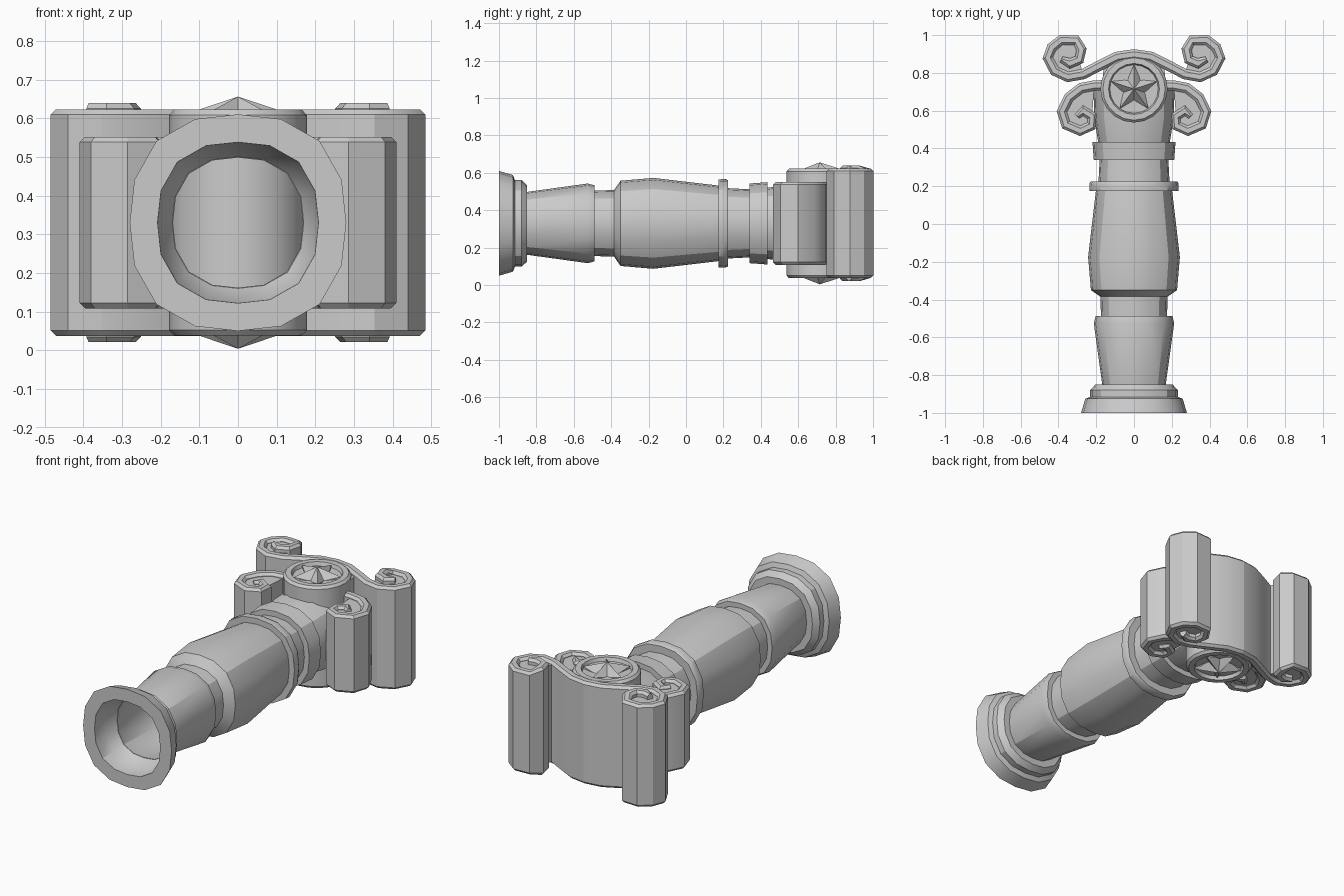
import bpy, bmesh, math
from mathutils import Vector

if "Cube" in bpy.data.objects:
    bpy.data.objects.remove(bpy.data.objects["Cube"])

ZC = 0.33  # height of the shaft axis and mirror plane of the head


def finish(name, bm, angle=30):
    bmesh.ops.recalc_face_normals(bm, faces=bm.faces)
    me = bpy.data.meshes.new(name)
    bm.to_mesh(me)
    bm.free()
    ob = bpy.data.objects.new(name, me)
    bpy.context.collection.objects.link(ob)
    bpy.ops.object.select_all(action='DESELECT')
    bpy.context.view_layer.objects.active = ob
    ob.select_set(True)
    bpy.ops.object.shade_smooth_by_angle(angle=math.radians(angle))
    return ob


def skin(bm, rings, closed=True):
    """Bridge successive rings of points with quads."""
    vs = [[bm.verts.new(p) for p in r] for r in rings]
    n = len(vs[0])
    for a, b in zip(vs, vs[1:]):
        for i in range(n):
            j = (i + 1) % n
            bm.faces.new((a[i], a[j], b[j], b[i]))
    return vs


def rounded_ring(y, r, n=16, e=2.45):
    """Slightly squared circle around the shaft axis."""
    pts = []
    for i in range(n):
        a = 2 * math.pi * i / n
        c, s = math.cos(a), math.sin(a)
        k = r / (abs(c) ** e + abs(s) ** e) ** (1 / e)
        pts.append((k * c, y, ZC + k * s))
    return pts


# Hollow turned shaft: starts on the inner lip, runs back into the head
profile = [(-0.85, 0.17), (-0.91, 0.205), (-1, 0.208), (-1, 0.28), (-0.925, 0.258),
           (-0.915, 0.232), (-0.88, 0.232), (-0.85, 0.205), (-0.85, 0.168),
           (-0.525, 0.213), (-0.488, 0.203), (-0.488, 0.175), (-0.385, 0.178),
           (-0.35, 0.228), (-0.175, 0.243), (0.175, 0.202), (0.175, 0.235),
           (0.21, 0.237), (0.225, 0.23), (0.225, 0.188), (0.34, 0.182),
           (0.34, 0.213), (0.435, 0.22), (0.435, 0.19), (0.56, 0.21), (0.72, 0.215)]
bm = bmesh.new()
skin(bm, [rounded_ring(y, r) for y, r in profile])
finish("shaft", bm)

# Central drum with a recessed rim on both ends
N = 20
half = [(0, 0.265), (0.128, 0.272), (0.135, 0.292), (0.165, 0.292), (0.178, 0.278)]
drum = half + [(r, -h) for r, h in reversed(half)]
bm = bmesh.new()
skin(bm, [[(r * math.cos(2 * math.pi * i / N), 0.715 + r * math.sin(2 * math.pi * i / N), ZC + h)
           for i in range(N)] for r, h in drum])
bmesh.ops.remove_doubles(bm, verts=bm.verts, dist=1e-5)
finish("drum", bm)

# Faceted five-pointed star on each end of the drum
for side, label in ((1, "top"), (-1, "bottom")):
    bm = bmesh.new()
    apex = bm.verts.new((0, 0.715, ZC + side * 0.326))
    rim = []
    for i in range(10):
        a = math.pi / 2 + i * math.pi / 5
        r, h = ((0.128, 0.285), (0.06, 0.266))[i % 2]
        rim.append(bm.verts.new((r * math.cos(a), 0.715 + r * math.sin(a), ZC + side * h)))
    low = [bm.verts.new((v.co.x, v.co.y, ZC + side * 0.25)) for v in rim]
    for i in range(10):
        j = (i + 1) % 10
        bm.faces.new((apex, rim[i], rim[j]))
        bm.faces.new((rim[i], low[i], low[j], rim[j]))
    finish("star_" + label, bm, 10)


def ribbon(name, path, width, height, raise_from, raised, mx):
    """Scroll band: chamfered section swept along a plan path (mirrored by mx)."""
    pts = [Vector((x * mx, y)) for x, y in path]
    c, rings = 0.014, []
    for i, p in enumerate(pts):
        t = (pts[min(i + 1, len(pts) - 1)] - pts[max(i - 1, 0)]).normalized()
        if i == 0:
            t = Vector((mx, 0))
        nrm = Vector((-t.y, t.x))
        w = width / 2
        if i == len(pts) - 1:
            w *= 0.6
        h = raised if i >= raise_from else height
        sec = [(w, h - c), (w - c, h), (c - w, h), (-w, h - c),
               (-w, c - h), (c - w, -h), (w - c, -h), (w, c - h)]
        rings.append([(*(p + nrm * o), ZC + z) for o, z in sec])
    bm = bmesh.new()
    vs = skin(bm, rings)
    bm.faces.new(vs[0])
    bm.faces.new(vs[-1])
    finish(name, bm)


def core(name, loop, h, mx):
    """Solid filling inside a scroll."""
    bm = bmesh.new()
    vs = skin(bm, [[(x * mx, y, ZC + z) for x, y in loop] for z in (-h, h)])
    bm.faces.new(vs[0])
    bm.faces.new(vs[1])
    finish(name, bm)


back = [(0, 0.898), (0.09, 0.885), (0.18, 0.84), (0.27, 0.793), (0.35, 0.778),
        (0.42, 0.81), (0.457, 0.88), (0.435, 0.935), (0.385, 0.975), (0.305, 0.972),
        (0.278, 0.925), (0.29, 0.87), (0.34, 0.85), (0.385, 0.872)]
front = [(0, 0.72), (0.12, 0.735), (0.21, 0.733), (0.28, 0.72), (0.345, 0.67), (0.382, 0.595),
         (0.36, 0.525), (0.285, 0.493), (0.225, 0.52), (0.222, 0.57), (0.27, 0.6), (0.3, 0.57)]
for mx, s in ((1, "right"), (-1, "left")):
    ribbon("back_scroll_" + s, back, 0.055, 0.293, 10, 0.309, mx)
    core("back_scroll_core_" + s, back[3:12], 0.277, mx)
    ribbon("front_scroll_" + s, front, 0.055, 0.222, 99, 0, mx)
    core("front_scroll_core_" + s, front[2:10], 0.205, mx)
    # Web joining drum and back plate
    core("web_" + s, [(0, 0.72), (0.17, 0.72), (0.16, 0.84), (0.09, 0.88), (0, 0.89)], 0.27, mx)
